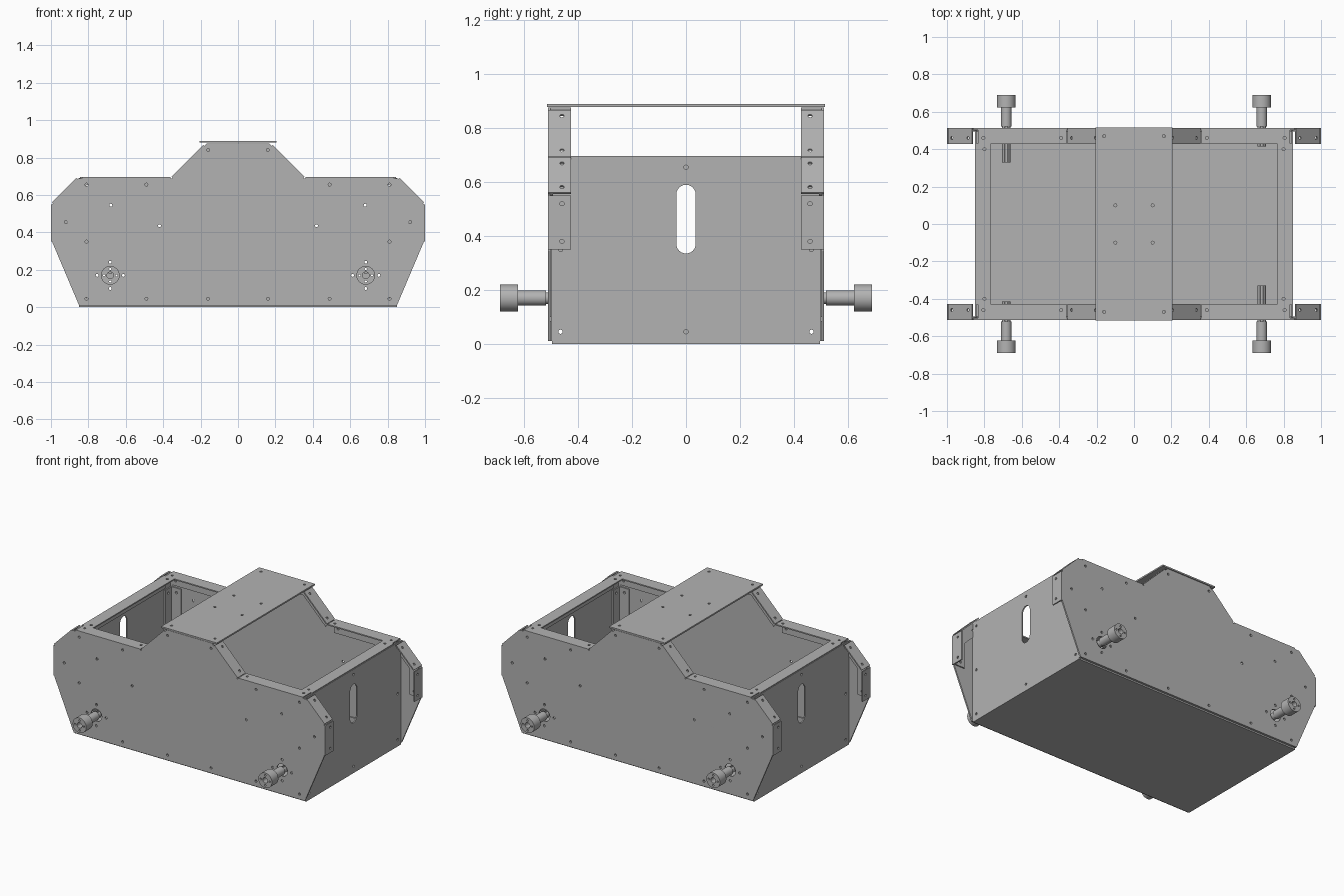
import bpy, bmesh, math
from mathutils import Vector, Matrix

cube = bpy.data.objects.get("Cube")
if cube:
    bpy.data.objects.remove(cube)

GREY = bpy.data.materials.new("brushed grey metal")
GREY.use_nodes = True
COLOR = (0.45, 0.45, 0.45, 1)
GREY.diffuse_color = COLOR
GREY.node_tree.nodes["Principled BSDF"].inputs["Base Color"].default_value = COLOR

X, Y, Z = Vector((1, 0, 0)), Vector((0, 1, 0)), Vector((0, 0, 1))
T = 0.008        # sheet thickness
W = 0.075        # angle leg width
HOLE = 0.008     # screw hole radius
SIDE = 0.502     # inner face of the side panels


def circle(x, y, r=HOLE, n=12):
    return [(x + r * math.cos(2 * math.pi * i / n), y + r * math.sin(2 * math.pi * i / n))
            for i in range(n)]


def slot(x, y0, y1, r, n=12):
    arc = [math.pi * i / n for i in range(n + 1)]
    top = [(x + r * math.cos(a), y1 - r + r * math.sin(a)) for a in arc]
    return top + [(x - r * math.cos(a), y0 + r - r * math.sin(a)) for a in arc]


def rect(x0, y0, x1, y1):
    return [(x0, y0), (x1, y0), (x1, y1), (x0, y1)]


def plate(name, loops, thick, origin, u, v, w, smooth=False):
    """Outline plus holes, drawn along u and v and thickened along w."""
    curve = bpy.data.curves.new(name, 'CURVE')
    curve.dimensions, curve.fill_mode, curve.extrude = '2D', 'BOTH', thick / 2
    for loop in loops:
        spline = curve.splines.new('POLY')
        spline.points.add(len(loop) - 1)
        for point, (px, py) in zip(spline.points, loop):
            point.co = (px, py, 0, 1)
        spline.use_cyclic_u = True
    temp = bpy.data.objects.new(name, curve)
    bpy.context.collection.objects.link(temp)
    graph = bpy.context.evaluated_depsgraph_get()
    mesh = bpy.data.meshes.new_from_object(temp.evaluated_get(graph))
    bpy.data.objects.remove(temp)
    bpy.data.curves.remove(curve)
    # place the sheet and clean it
    bm = bmesh.new()
    bm.from_mesh(mesh)
    frame = Matrix((u, v, w)).transposed().to_4x4()
    frame.translation = Vector(origin) + w * thick / 2
    bm.transform(frame)
    bmesh.ops.remove_doubles(bm, verts=bm.verts, dist=0.00001)
    bmesh.ops.recalc_face_normals(bm, faces=bm.faces)
    for face in bm.faces:
        face.smooth = False
    bm.to_mesh(mesh)
    bm.free()
    mesh.materials.clear()
    mesh.materials.append(GREY)
    obj = bpy.data.objects.new(name, mesh)
    bpy.context.collection.objects.link(obj)
    if smooth:
        bpy.ops.object.select_all(action='DESELECT')
        obj.select_set(True)
        bpy.context.view_layer.objects.active = obj
        bpy.ops.object.shade_smooth_by_angle(angle=math.radians(35))
    return obj


def angle(name, p0, p1, leg_a, leg_b, lift=0.0):
    """L-section rail; leg_a lies on the outer sheet, leg_b stands off it.
    lift moves leg_a out past the panel edge so that it caps it."""
    p0, p1 = Vector(p0), Vector(p1)
    length = (p1 - p0).length
    run = (p1 - p0).normalized()
    holes = [circle(t, 0.042) for t in (0.03, length - 0.03)]
    cap = rect(0, -lift, length, W)
    out = -leg_b if lift else leg_b
    plate(name + "_flat_leg", [cap] + holes, T, p0, run, leg_a, out)
    plate(name + "_upright_leg", [rect(0, 0, length, W)] + holes, T, p0, run, leg_b, leg_a)


# side panels
half = [(0.85, 0.01), (0.992, 0.345), (0.992, 0.553), (0.857, 0.688), (0.353, 0.688), (0.165, 0.876)]
outline = half + [(-x, z) for x, z in reversed(half)]
screws = [(0.81, 0.655), (0.49, 0.655), (0.16, 0.84), (0.92, 0.455), (0.68, 0.545), (0.42, 0.435),
          (0.81, 0.35), (0.81, 0.045), (0.49, 0.045), (0.16, 0.045)]
AX, AZ = 0.683, 0.17
screws += [(AX + dx, AZ + dz) for dx, dz in ((0.07, 0), (-0.07, 0), (0, 0.07), (0, -0.07))]
side_loops = [outline]
for m in (1, -1):
    side_loops += [circle(m * x, z) for x, z in screws]
    side_loops.append(circle(m * AX, AZ, 0.04, 24))

# keyed shaft section
key = [(x, z) for x, z in circle(0, 0, 0.022, 32) if not (z > 0 and abs(x) < 0.008)]
cut = next(i for i, p in enumerate(key) if p[0] < 0 and p[1] > 0)
key[cut:cut] = [(0.008, 0.02), (0.008, 0.01), (-0.008, 0.01), (-0.008, 0.02)]

for s, side in ((-1, "front"), (1, "back")):
    out = Y * s
    plate(side + "_side_panel", side_loops, 0.01, out * SIDE, X, Z, out)
    for m, end in ((1, "left"), (-1, "right")):
        tag = side + "_" + end

        def at(x, z):
            return (m * x, s * SIDE, z)

        # rails capping the panel edge: (name, start, end, inward normal)
        d = math.sqrt(0.5)
        for part, a, b, n in (
                ("top_rail", (0.36, 0.688), (0.835, 0.688), (0, -1)),
                ("roof_slope_rail", (0.18, 0.861), (0.35, 0.691), (-d, -d)),
                ("end_slope_rail", (0.86, 0.685), (0.99, 0.555), (-d, -d)),
                ("end_upright_rail", (0.992, 0.55), (0.992, 0.35), (-1, 0))):
            angle(tag + "_" + part, at(*a), at(*b), -out, Vector((m * n[0], 0, n[1])), 0.01)

        # inner corner post
        angle(tag + "_corner_post", (m * 0.842, s * SIDE, 0.1), (m * 0.842, s * SIDE, 0.6),
              -out, -X * m)

        # axle: keyed shaft, sleeve and drilled hub
        inner = 0.33 if m * s < 0 else 0.415
        spot = Vector((m * AX, 0, AZ))
        plate(tag + "_shaft", [key], 0.65 - inner, spot + out * inner, X, Z, out, True)
        plate(tag + "_shaft_sleeve", [circle(0, 0, 0.028, 32)], 0.105, spot + out * 0.52,
              X, Z, out, True)
        hub = [circle(0, 0, 0.05, 40), circle(0, 0, 0.018, 24)]
        hub += [circle(dx, dz, 0.006) for dx, dz in ((0.033, 0), (-0.033, 0), (0, 0.033), (0, -0.033))]
        plate(tag + "_hub", hub, 0.067, spot + out * 0.623, X, Z, out, True)

    angle(side + "_roof_rail", (-0.165, s * SIDE, 0.876), (0.165, s * SIDE, 0.876), -out, -Z)
    angle(side + "_floor_rail", (-0.83, s * SIDE, 0.01), (0.83, s * SIDE, 0.01), -out, Z)

# end panels with hand slot and cross rails
end_loops = [rect(-0.5, 0.01, 0.5, 0.69), slot(0, 0.335, 0.59, 0.036)]
end_loops += [circle(y, z) for y, z in ((0, 0.655), (0, 0.045))]
end_loops += [circle(y, z) for y in (-0.465, 0.465) for z in (0.045, 0.35, 0.655)]
for m, end in ((1, "left"), (-1, "right")):
    plate(end + "_end_panel", end_loops, T, X * m * 0.842, Y, Z, X * m)
    angle(end + "_top_cross_rail", (m * 0.842, -0.43, 0.688), (m * 0.842, 0.43, 0.688),
          -X * m, -Z, 0.004)
    angle(end + "_floor_cross_rail", (m * 0.842, -0.43, 0.01), (m * 0.842, 0.43, 0.01), -X * m, Z)

# floor and roof bridge
plate("floor_panel", [rect(-0.85, -0.497, 0.85, 0.497)], 0.01, (0, 0, 0), X, Y, Z)
roof = [rect(-0.205, -0.515, 0.205, 0.515)]
roof += [circle(x * a, y * b) for x, y in ((0.16, 0.47), (0.1, 0.1)) for a in (1, -1) for b in (1, -1)]
plate("roof_bridge", roof, 0.01, (0, 0, 0.879), X, Y, Z)
